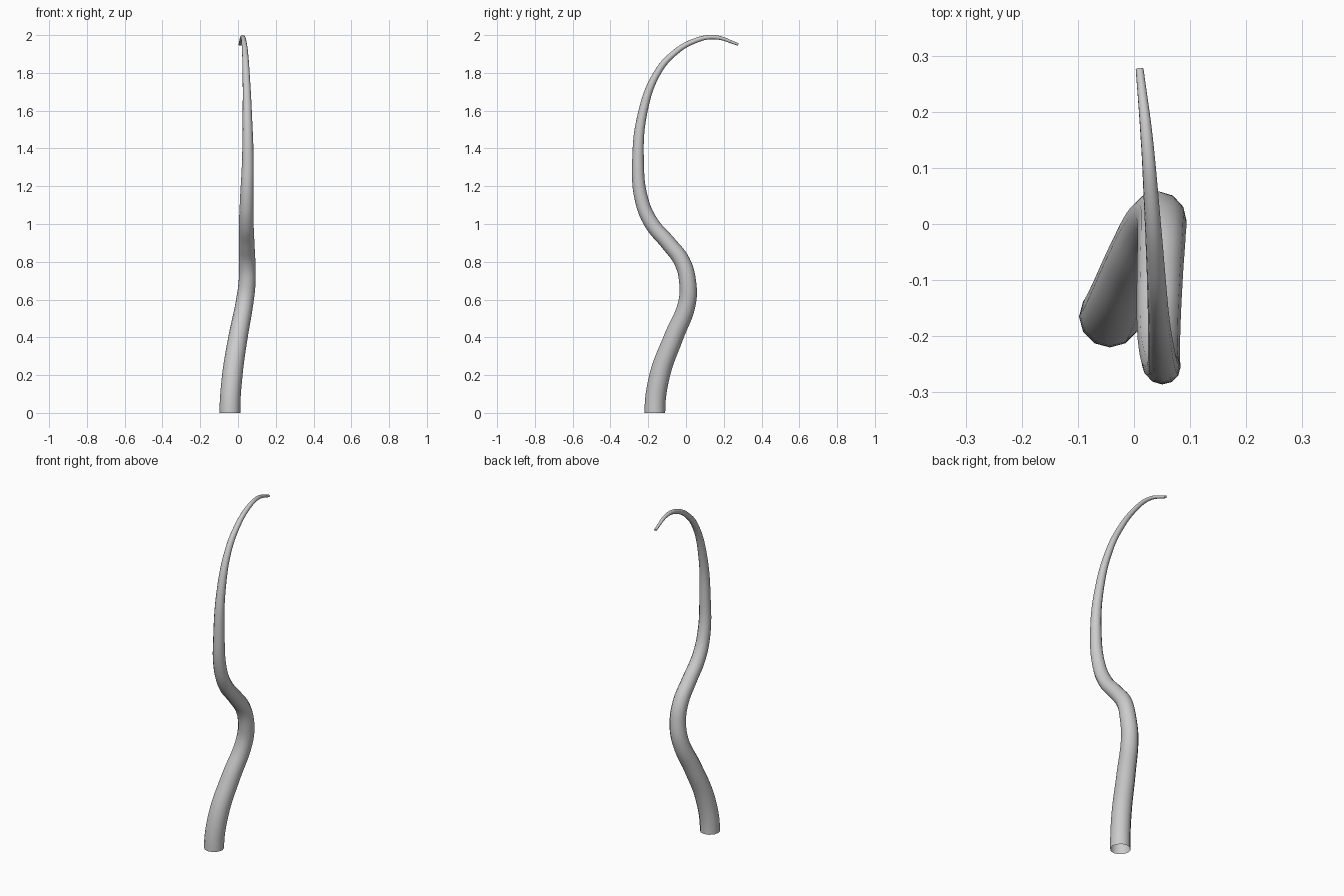
import bpy
from mathutils import Vector

if "Cube" in bpy.data.objects:
    bpy.data.objects.remove(bpy.data.objects["Cube"])

# Centre line of the tapering tendril: x, y, z, radius
path = [
    (-0.043, -0.165, 0.00, 0.055),
    (-0.030, -0.139, 0.20, 0.054),
    (0.000, -0.066, 0.40, 0.051),
    (0.034, 0.005, 0.58, 0.047),
    (0.048, 0.009, 0.69, 0.045),
    (0.049, -0.020, 0.80, 0.043),
    (0.046, -0.095, 0.90, 0.041),
    (0.044, -0.180, 1.00, 0.039),
    (0.046, -0.233, 1.12, 0.036),
    (0.052, -0.254, 1.33, 0.031),
    (0.049, -0.227, 1.60, 0.024),
    (0.043, -0.152, 1.80, 0.0185),
    (0.038, -0.068, 1.90, 0.016),
    (0.031, 0.040, 1.967, 0.0135),
    (0.023, 0.150, 1.989, 0.011),
    (0.010, 0.276, 1.951, 0.007),
]

# Round bevelled curve, open at the ends
curve = bpy.data.curves.new("tendril", "CURVE")
curve.dimensions = "3D"
curve.resolution_u = 6
curve.bevel_depth = 1.0
curve.bevel_resolution = 4
curve.use_fill_caps = False
spline = curve.splines.new("BEZIER")
spline.bezier_points.add(len(path) - 1)
for point, (x, y, z, r) in zip(spline.bezier_points, path):
    point.co = (x, y, z)
    point.radius = r
    point.handle_left_type = point.handle_right_type = "AUTO"

# Upright start so that the foot sits flat on the ground
foot = spline.bezier_points[0]
foot.handle_left_type = foot.handle_right_type = "FREE"
foot.handle_left = foot.co - Vector((0, 0, 0.07))
foot.handle_right = foot.co + Vector((0, 0, 0.07))

tendril = bpy.data.objects.new("tendril", curve)
bpy.context.collection.objects.link(tendril)
bpy.context.view_layer.objects.active = tendril
tendril.select_set(True)
bpy.ops.object.convert(target="MESH")
bpy.ops.object.shade_smooth()
